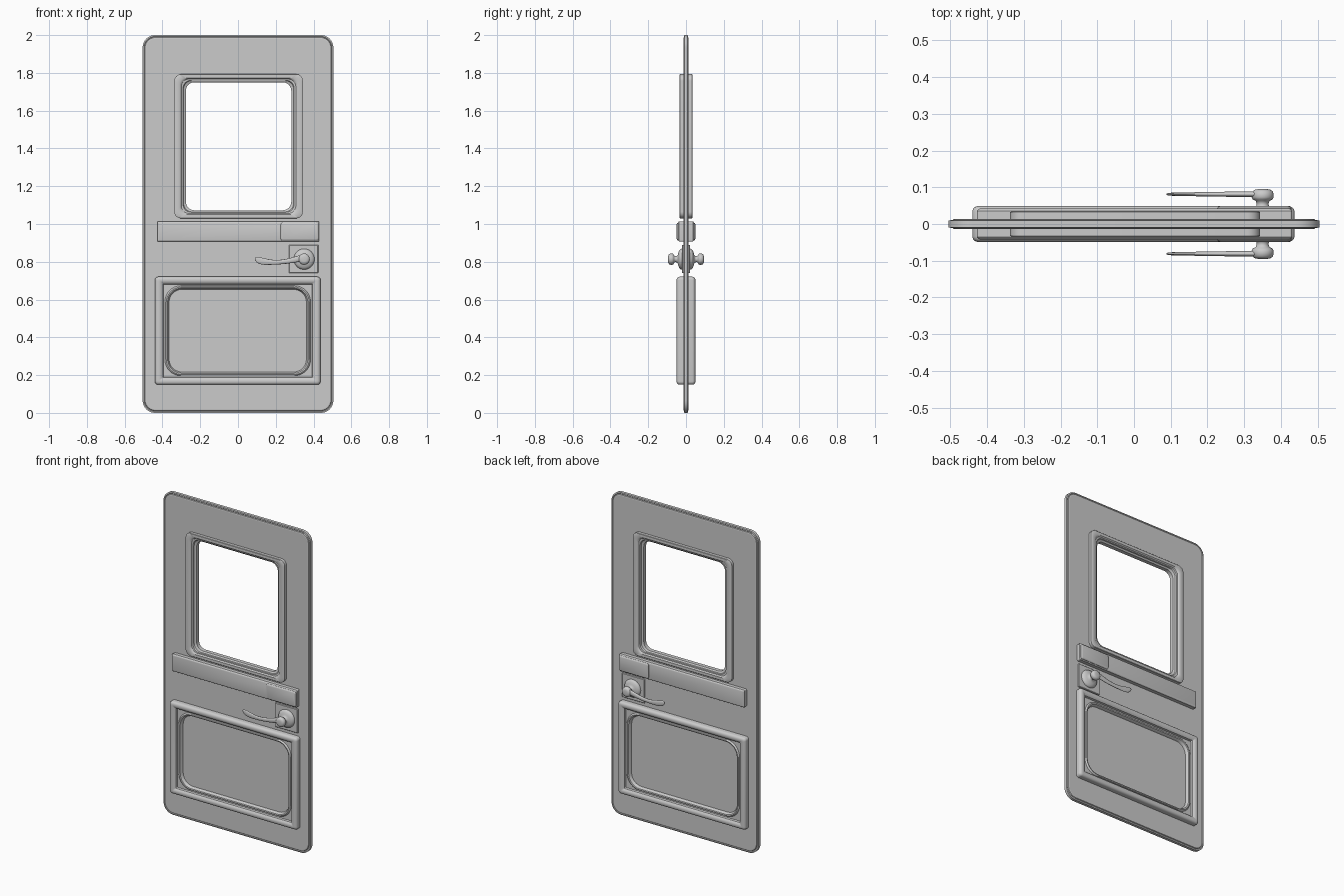
import bpy, bmesh, math

if "Cube" in bpy.data.objects:
    bpy.data.objects.remove(bpy.data.objects["Cube"])


def finish(name, bm, angle=35):
    """Copy the half to the other face of the door, weld and shade."""
    geom = bm.verts[:] + bm.edges[:] + bm.faces[:]
    dup = bmesh.ops.duplicate(bm, geom=geom)["geom"]
    for v in dup:
        if isinstance(v, bmesh.types.BMVert):
            v.co.y = -v.co.y
    bmesh.ops.remove_doubles(bm, verts=bm.verts[:], dist=1e-5)
    bmesh.ops.recalc_face_normals(bm, faces=bm.faces[:])
    me = bpy.data.meshes.new(name)
    bm.to_mesh(me)
    bm.free()
    ob = bpy.data.objects.new(name, me)
    bpy.context.collection.objects.link(ob)
    bpy.ops.object.select_all(action='DESELECT')
    ob.select_set(True)
    bpy.context.view_layer.objects.active = ob
    bpy.ops.object.shade_smooth_by_angle(angle=math.radians(angle))
    return ob


def rounded_rect(x0, x1, z0, z1, r, y, n=8):
    pts = []
    corners = ((x1 - r, z1 - r), (x0 + r, z1 - r), (x0 + r, z0 + r), (x1 - r, z0 + r))
    for k, (cx, cz) in enumerate(corners):
        for i in range(n + 1):
            a = math.pi / 2 * (k + i / n)
            pts.append((cx + r * math.cos(a), -y, cz + r * math.sin(a)))
    return pts


def loft(bm, loops, cap_start=False, cap_end=False):
    rings = [[bm.verts.new(p) for p in loop] for loop in loops]
    for a, b in zip(rings, rings[1:]):
        for i in range(len(a)):
            j = (i + 1) % len(a)
            bm.faces.new((a[i], a[j], b[j], b[i]))
    if cap_start:
        bm.faces.new(rings[0])
    if cap_end:
        bm.faces.new(rings[-1])


def rect_part(name, rect, profile, cap=True, zscale=1.0, angle=35):
    """Profile entries: (inset, height from door centre, corner radius)."""
    x0, x1, z0, z1 = rect
    loops = [rounded_rect(x0 + d, x1 - d, z0 + d * zscale, z1 - d * zscale, r, y)
             for d, y, r in profile]
    bm = bmesh.new()
    loft(bm, loops, cap_end=cap)
    return finish(name, bm, angle)


# Door slab with rim and window hole
bm = bmesh.new()
outer = ((0, 0, .065), (0, .009, .065), (.007, .0105, .06), (.010, .008, .058),
         (.013, .0125, .055), (.018, .014, .05), (.020, .014, .05))
loops = [rounded_rect(-.505 + d, .505 - d, d, 2 - d, r, y) for d, y, r in outer]
loops += [rounded_rect(-.31, .315, 1.05, 1.772, .04, y) for y in (.014, 0)]
loft(bm, loops)
finish("door_slab", bm, 20)

# Stepped window frame around the open window
rect_part("window_frame", (-.337, .343, 1.03, 1.793),
          ((0, 0, .035), (0, .032, .035), (.003, .034, .034), (.028, .034, .036),
           (.033, .031, .038), (.037, .026, .04), (.046, .025, .042),
           (.049, .018, .045), (.055, .016, .045), (.061, .012, .045), (.061, 0, .045)),
          cap=False, zscale=.7)

# Belt bar and latch cover
rect_part("belt_bar", (-.427, .43, .907, 1.014),
          ((0, 0, .006), (0, .036, .006), (.003, .040, .005), (.008, .042, .004)))
rect_part("latch_cover", (.226, .428, .912, 1.007),
          ((0, .03, .012), (0, .043, .012), (.003, .047, .010), (.008, .049, .007)))

# Lower panel: bull-nosed frame, ledge, rounded bead, recess
x0, x1, z0, z1 = -.44, .437, .149, .721
frame = ((0, 0, .018), (0, .034, .018), (.002, .041, .017), (.007, .046, .014),
         (.014, .049, .01), (.026, .049, .006), (.034, .046, .005), (.042, .040, .004),
         (.045, .028, .004), (.053, .028, .085), (.055, .033, .085), (.060, .036, .082),
         (.067, .034, .076), (.072, .026, .07), (.075, .016, .068))
rect_part("lower_panel", (x0, x1, z0, z1), frame, zscale=.9)

# Handle plate
rect_part("handle_plate", (.27, .425, .74, .89),
          ((0, 0, .003), (0, .019, .003), (.003, .022, .003)))

# Turned rosette, neck and knob
turned = ((.055, .015), (.055, .025), (.052, .031), (.044, .037), (.033, .041),
          (.022, .044), (.017, .049), (.016, .056), (.019, .063), (.027, .067),
          (.030, .073), (.030, .080), (.028, .088), (.022, .093), (.012, .095))
bm = bmesh.new()
loft(bm, [[(.35 + r * math.cos(i * math.tau / 32), -y, .814 + r * math.sin(i * math.tau / 32))
           for i in range(32)] for r, y in turned], True, True)
finish("handle_knob", bm, 45)

# Wavy lever: (x, z, half height, half depth)
path = ((.35, .818, .016, .008), (.32, .816, .017, .008), (.29, .809, .015, .0075),
        (.26, .803, .013, .007), (.23, .799, .012, .0065), (.20, .797, .012, .006),
        (.17, .798, .014, .0055), (.14, .801, .017, .005), (.115, .806, .018, .0045),
        (.10, .811, .015, .004), (.092, .815, .009, .003), (.089, .817, .003, .002))
bm = bmesh.new()
loft(bm, [[(x, -.081 + d * math.cos(i * math.tau / 16), z + h * math.sin(i * math.tau / 16))
           for i in range(16)] for x, z, h, d in path], True, True)
finish("handle_lever", bm, 50)
